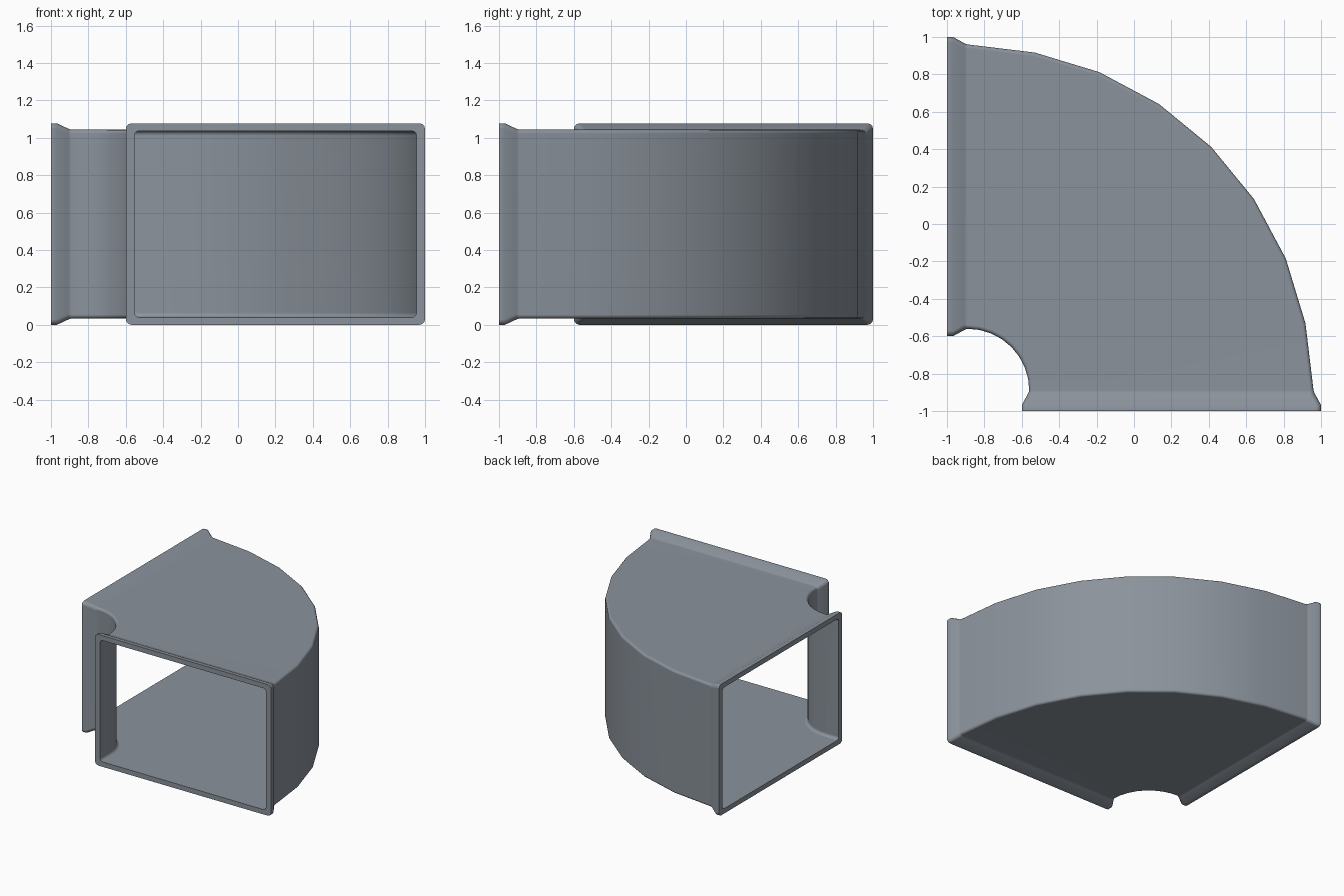
import bpy, bmesh, math

if "Cube" in bpy.data.objects:
    bpy.data.objects.remove(bpy.data.objects["Cube"])

C = -0.89          # bend centre on both x and y
STEPS = 8          # segments in the 90 degree bend
STUB = 0.11        # straight flange length at each mouth


def section(inset, radius, zin=None, trim=0.0, seg=3):
    """Rounded rectangle as (distance from bend centre, height) pairs."""
    zin = inset if zin is None else zin
    r0, r1, z0, z1 = 0.29 + inset, 1.89 - inset - trim, zin, 1.077 - zin
    corners = [(r1 - radius, z1 - radius), (r0 + radius, z1 - radius),
               (r0 + radius, z0 + radius), (r1 - radius, z0 + radius)]
    pts = []
    for i, (cx, cz) in enumerate(corners):
        for k in range(seg + 1):
            a = math.pi / 2 * (i + k / seg)
            pts.append((cx + radius * math.cos(a), cz + radius * math.sin(a)))
    return pts


def place(bm, pts, angle, back):
    """Put a section on the bend, pushed straight out of its mouth by back."""
    c, s = math.cos(angle), math.sin(angle)
    dx = -back if angle > 0.1 else 0
    dy = -back if angle <= 0.1 else 0
    return [bm.verts.new((C + r * c + dx, C + r * s + dy, z)) for r, z in pts]


bm = bmesh.new()
rings = []
end = math.pi / 2
bend = [end * i / STEPS for i in range(STEPS + 1)]
trims = [0.0] + [0.008] * (STEPS - 1) + [0.0]

# outer skin: rim, flare, bend, flare, rim
flare = [(0.0, 0.0, STUB), (0.0, 0.0, 0.078), (0.034, 0.029, 0.016)]
for inset, zin, back in flare:
    rings.append(place(bm, section(inset, 0.03, zin), 0, back))
for a, t in zip(bend, trims):
    rings.append(place(bm, section(0.04, 0.02, 0.034, t), a, 0))
for inset, zin, back in reversed(flare):
    rings.append(place(bm, section(inset, 0.03, zin), end, back))

# inner skin, back to the first mouth
rings.append(place(bm, section(0.046, 0.025, 0.04), end, STUB))
for a, t in zip(reversed(bend), trims):
    rings.append(place(bm, section(0.046, 0.025, 0.04, t), a, 0))
rings.append(place(bm, section(0.046, 0.025, 0.04), 0, STUB))

# skin all rings into one closed wall
for i, ring in enumerate(rings):
    nxt = rings[(i + 1) % len(rings)]
    n = len(ring)
    for j in range(n):
        k = (j + 1) % n
        bm.faces.new((ring[j], ring[k], nxt[k], nxt[j]))
bmesh.ops.recalc_face_normals(bm, faces=bm.faces)

mesh = bpy.data.meshes.new("duct_elbow")
bm.to_mesh(mesh)
bm.free()
duct = bpy.data.objects.new("duct_elbow", mesh)
bpy.context.collection.objects.link(duct)

# blue-grey sheet metal
metal = bpy.data.materials.new("sheet_metal")
metal.diffuse_color = (0.258, 0.29, 0.33, 1)
metal.use_nodes = True
metal.node_tree.nodes["Principled BSDF"].inputs["Base Color"].default_value = metal.diffuse_color
mesh.materials.append(metal)

# smooth shading, keeping the large panels flat
bpy.context.view_layer.objects.active = duct
duct.select_set(True)
bpy.ops.object.shade_smooth_by_angle(angle=math.radians(35))
weighted = duct.modifiers.new("flat_panels", 'WEIGHTED_NORMAL')
weighted.keep_sharp = True
